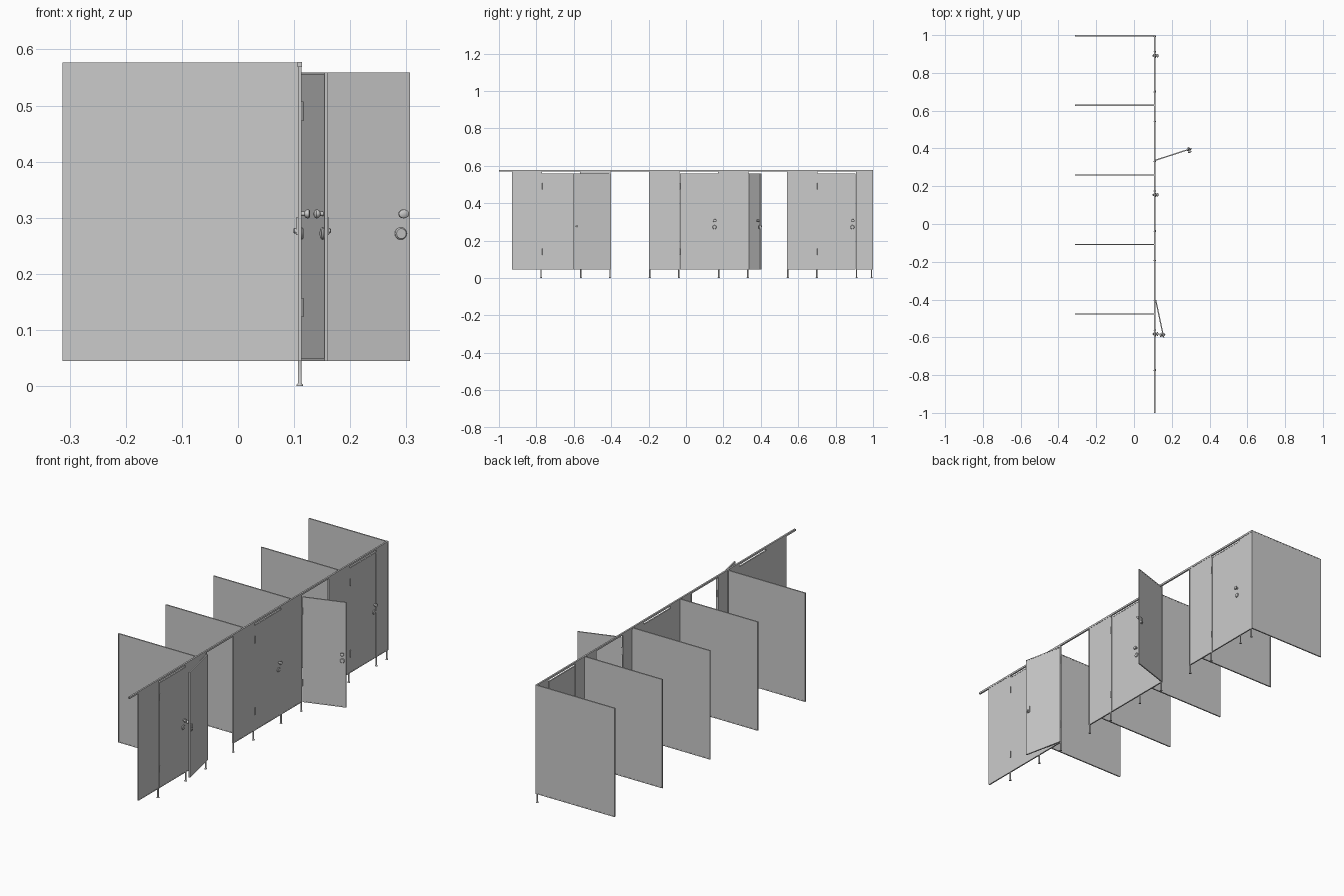
import bpy, math
from mathutils import Matrix, Vector

if "Cube" in bpy.data.objects:
    bpy.data.objects.remove(bpy.data.objects["Cube"])

I = Matrix.Identity(4)
WALL_X = 0.11          # centre plane of the front wall
T = 0.0025             # half thickness of boards
Z0, Z1 = 0.045, 0.572  # board bottom and top
PITCH, DOOR_W = 0.3685, 0.205


def box(name, lo, hi, M=I):
    """Box between two corners, placed by matrix M."""
    v = [(x, y, z) for x in (lo[0], hi[0]) for y in (lo[1], hi[1]) for z in (lo[2], hi[2])]
    f = [(0, 1, 3, 2), (4, 6, 7, 5), (0, 4, 5, 1), (2, 3, 7, 6), (0, 2, 6, 4), (1, 5, 7, 3)]
    me = bpy.data.meshes.new(name)
    me.from_pydata(v, [], f)
    ob = bpy.data.objects.new(name, me)
    bpy.context.collection.objects.link(ob)
    ob.matrix_world = M
    return ob


def lathe(name, profile, M=I, seg=16):
    """Closed solid of revolution about local z from (radius, height) pairs."""
    n = len(profile)
    v = [(r * math.cos(2 * math.pi * k / seg), r * math.sin(2 * math.pi * k / seg), z)
         for r, z in profile for k in range(seg)]
    f = [(i * seg + k, i * seg + (k + 1) % seg, (i + 1) * seg + (k + 1) % seg, (i + 1) * seg + k)
         for i in range(n - 1) for k in range(seg)]
    f += [tuple(reversed(range(seg))), tuple(range((n - 1) * seg, n * seg))]
    me = bpy.data.meshes.new(name)
    me.from_pydata(v, [], f)
    ob = bpy.data.objects.new(name, me)
    bpy.context.collection.objects.link(ob)
    ob.matrix_world = M
    bpy.ops.object.select_all(action='DESELECT')
    ob.select_set(True)
    bpy.context.view_layer.objects.active = ob
    bpy.ops.object.shade_smooth_by_angle(angle=math.radians(40))
    return ob


def leg(y):
    lathe("leg", [(0.006, 0), (0.006, 0.002), (0.0035, 0.005), (0.0035, Z0)],
          Matrix.Translation((WALL_X, y, 0)), 12)


def board(name, w, z0, z1, M):
    """Board in the local yz plane with slim edge trims."""
    e, t = 0.004, T + 0.0007
    box(name, (-T, e, z0 + e), (T, w - e, z1 - e), M)
    box(name + "_bottom_trim", (-t, 0, z0), (t, w, z0 + e), M)
    box(name + "_top_trim", (-t, 0, z1 - e), (t, w, z1), M)
    box(name + "_side_trim", (-t, 0, z0 + e), (t, e, z1 - e), M)
    box(name + "_side_trim", (-t, w - e, z0 + e), (t, w, z1 - e), M)


def door(y, opening):
    # local origin is the hinge pin on the outer face; +y runs along the door, +x is outside
    M = (Matrix.Translation((WALL_X + T, y, 0)) @ Matrix.Rotation(math.radians(-opening), 4, 'Z')
         @ Matrix.Translation((-T, 0.001, 0)))
    board("door", DOOR_W - 0.002, Z0, 0.559, M)
    # hinges
    for z in (0.14, 0.49):
        lathe("hinge", [(0.0025, -0.017), (0.0025, 0.017)],
              M @ Matrix.Translation((T + 0.0015, 0, z)), 10)
    # outside knob (slightly oval) and indicator disc
    out = Matrix.Rotation(math.radians(90), 4, 'Y')
    yk = DOOR_W - 0.0175
    lathe("door_knob", [(0.005, 0), (0.005, 0.006), (0.0085, 0.008), (0.010, 0.011),
                        (0.0095, 0.014), (0.006, 0.016)],
          M @ Matrix.Translation((T, yk, 0.307)) @ out @ Matrix.Diagonal((0.8, 1, 1, 1)))
    lathe("lock_disc", [(0.011, 0), (0.011, 0.002), (0.009, 0.004)],
          M @ Matrix.Translation((T, yk - 0.002, 0.272)) @ out)
    # inside latch
    box("latch_plate", (-T - 0.004, yk - 0.007, 0.269), (-T, yk + 0.008, 0.301), M)
    lathe("latch_turn", [(0.005, 0), (0.005, 0.004), (0.003, 0.006)],
          M @ Matrix.Translation((-T - 0.003, yk, 0.277))
          @ Matrix.Rotation(math.radians(-90), 4, 'Y'), 12)


# front wall: fixed panels alternating with doors
start = -0.93
for i, opening in enumerate((0, 168, 0, 72, 0)):
    hinge = -0.771 + i * PITCH
    board("front_panel", hinge - start, Z0, Z1, Matrix.Translation((WALL_X, start, 0)))
    if i:
        leg(start + 0.004)
    leg(hinge - 0.004)
    door(hinge, opening)
    start = hinge + DOOR_W
board("front_panel", 1.0 - start, Z0, Z1, Matrix.Translation((WALL_X, start, 0)))
leg(start + 0.004)
leg(0.992)

# side partitions running back from the front wall
turn = Matrix.Rotation(math.radians(90), 4, 'Z')
for i in range(5):
    y = -0.477 + i * (0.9965 + 0.477) / 4
    board("side_partition", 0.313 + WALL_X - T, Z0, 0.577,
          Matrix.Translation((WALL_X - T, y, 0)) @ turn)

# head rail along the full front
box("head_rail", (WALL_X - 0.004, -1, 0.569), (WALL_X + 0.004, 1, 0.578))
